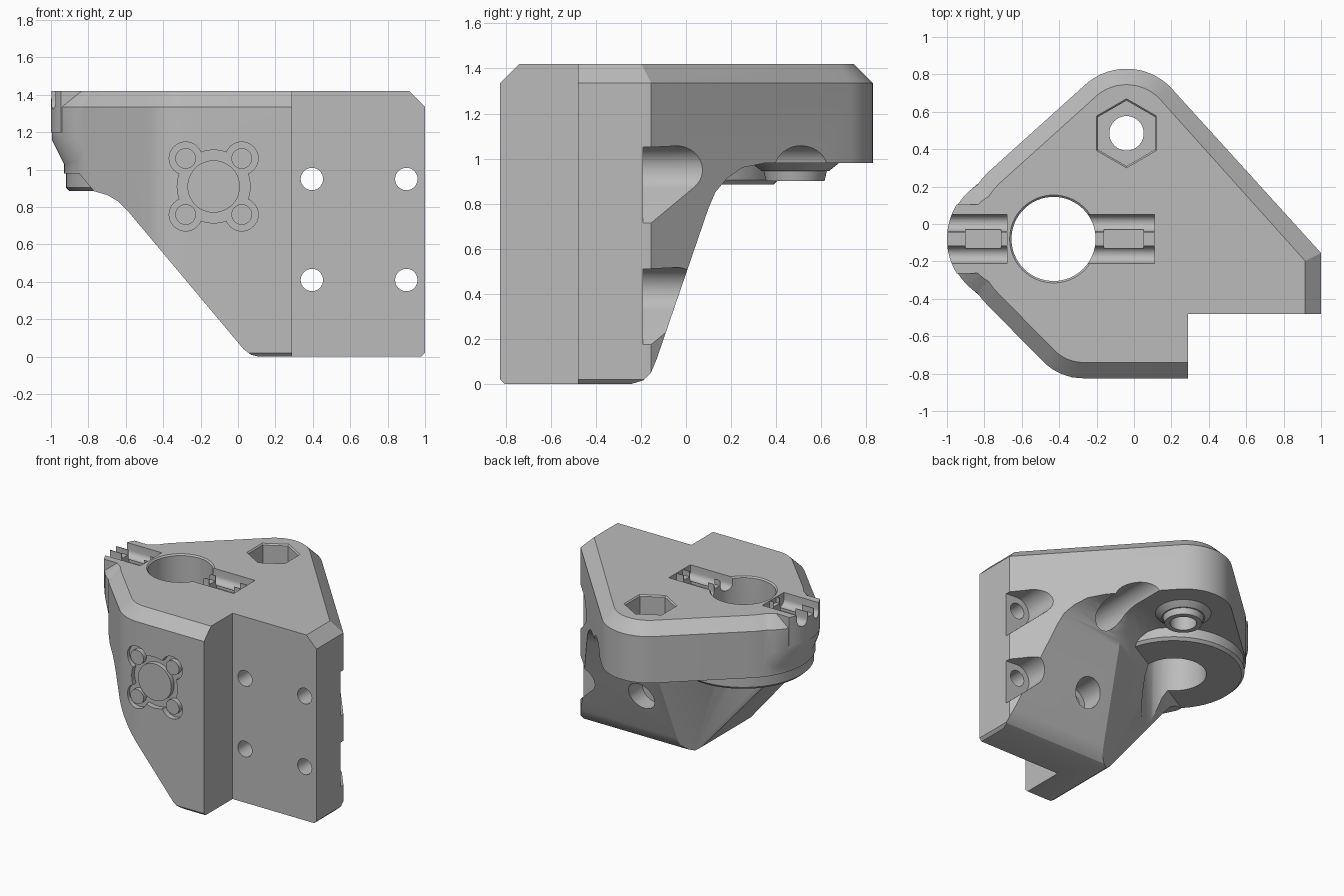
import bpy, bmesh
from math import sin, cos, pi, radians
from mathutils import Vector

cube = bpy.data.objects.get("Cube")
if cube:
    bpy.data.objects.remove(cube)

grey = bpy.data.materials.new("plain grey")
grey.use_nodes = True
grey.diffuse_color = (0.5, 0.5, 0.5, 1)
grey.node_tree.nodes["Principled BSDF"].inputs["Base Color"].default_value = (0.5, 0.5, 0.5, 1)

TOP = 1.42
FACE = -0.825   # front face
BORE = (-0.43, -0.08)
SCREW = (-0.04, 0.485)


def finish(name, bm):
    bmesh.ops.recalc_face_normals(bm, faces=bm.faces[:])
    mesh = bpy.data.meshes.new(name)
    bm.to_mesh(mesh)
    bm.free()
    mesh.materials.append(grey)
    ob = bpy.data.objects.new(name, mesh)
    bpy.context.collection.objects.link(ob)
    return ob


def hull(name, points):
    bm = bmesh.new()
    for p in points:
        bm.verts.new(p)
    res = bmesh.ops.convex_hull(bm, input=bm.verts[:])
    junk = [g for g in res["geom_interior"] + res["geom_unused"] if isinstance(g, bmesh.types.BMVert)]
    bmesh.ops.delete(bm, geom=list(set(junk)), context="VERTS")
    bmesh.ops.dissolve_limit(bm, angle_limit=0.002, verts=bm.verts[:], edges=bm.edges[:])
    return finish(name, bm)


def prism(name, profile, to3d, along):
    """Extrude a flat profile along a vector."""
    bm = bmesh.new()
    face = bm.faces.new([bm.verts.new(to3d(a, b)) for a, b in profile])
    res = bmesh.ops.extrude_face_region(bm, geom=[face])
    moved = [g for g in res["geom"] if isinstance(g, bmesh.types.BMVert)]
    bmesh.ops.translate(bm, verts=moved, vec=along)
    return finish(name, bm)


def disc(x, y, r, n=64, start=0.0, sweep=2 * pi):
    steps = n if sweep > 6 else n - 1
    return [(x + r * cos(start + sweep * i / steps), y + r * sin(start + sweep * i / steps)) for i in range(n)]


def upright(name, outline, z0, z1):
    return prism(name, outline, lambda a, b: Vector((a, b, z0)), Vector((0, 0, z1 - z0)))


def frontal(name, outline, y0, y1):
    """Profile in x and z, extruded along y."""
    return prism(name, outline, lambda a, b: Vector((a, y0, b)), Vector((0, y1 - y0, 0)))


def rect(x0, x1, y0, y1):
    return [(x0, y0), (x1, y0), (x1, y1), (x0, y1)]


def combine(target, tool, operation="DIFFERENCE"):
    mod = target.modifiers.new("shape", "BOOLEAN")
    mod.operation, mod.object, mod.solver = operation, tool, "EXACT"
    bpy.ops.object.select_all(action="DESELECT")
    bpy.context.view_layer.objects.active = target
    target.select_set(True)
    bpy.ops.object.modifier_apply(modifier=mod.name)
    bpy.data.objects.remove(tool)


def outline(inset, nose=(-0.65, -0.08, 0.35)):
    pts = []
    for x, y, r in [(-0.04, 0.5, 0.33), nose, (-0.27, -0.52, 0.305)]:
        pts += disc(x, y, r - inset)
    e = 1 - inset
    return pts + [(e, -0.155 - inset * 0.5), (e, FACE + inset)]


def at(points, z):
    return [(x, y, z) for x, y in points]


# Main block: rounded outline with a chamfered top; the nose narrows lower down
small_nose = (*BORE, 0.5)
body = hull("bracket_body", at(outline(0.02, small_nose), 0) + at(outline(0, small_nose), 0.02)
            + at(outline(0, small_nose), TOP - 0.085) + at(outline(0.085, small_nose), TOP))
nose_arc = disc(-0.65, -0.08, 0.35, 24, pi - radians(32), radians(64))
combine(body, hull("nose", at(disc(*BORE, 0.485), 1.0) + at(disc(-0.65, -0.08, 0.345), 1.16)
                   + at(disc(-0.65, -0.08, 0.345), TOP - 0.085)
                   + at(disc(-0.65, -0.08, 0.26), TOP)), "UNION")
combine(body, upright("nose_tip", nose_arc + [(-0.7, -0.26), (-0.7, 0.1)], 1.2, TOP), "UNION")

# Step beside the front face that leaves the flange
combine(body, upright("notch", rect(0.29, 1.3, -1.2, -0.48), -0.5, 2))

# Underside: three sloping cuts, each blending into the plate
slopes = [
    ((-1, 0), [(-0.11, -0.2), (-0.11, 0), (-0.07, 0.01), (-0.03, 0.04), (0.59, 0.78), (0.64, 0.83),
               (0.7, 0.865), (0.77, 0.885), (0.85, 0.98), (1.5, 0.98)]),
    ((0, 1), [(-0.24, -0.2), (-0.24, 0), (-0.19, 0.015), (-0.155, 0.05), (-0.13, 0.11), (0.1, 0.78),
              (0.13, 0.85), (0.18, 0.91), (0.25, 0.96), (0.35, 0.98), (1.5, 0.98)]),
    ((-0.49, 0.87), [(-0.25, -0.2), (-0.225, 0), (-0.01, 0.82), (0.02, 0.88), (0.07, 0.93),
                     (0.13, 0.965), (0.2, 0.98), (1.7, 0.98)]),
]
for (dx, dy), profile in slopes:
    side = Vector((-dy, dx, 0)) * 2
    combine(body, prism("slope", profile + [(profile[-1][0], -0.2)],
                        lambda a, b: Vector((dx * a, dy * a, b)) - side, side * 2))

# Bosses under the plate
combine(body, hull("bore_boss", at(disc(*BORE, 0.47), 0.885) + at(disc(*BORE, 0.49), 0.905)
                   + at(disc(*BORE, 0.49), 1.05)), "UNION")
for r0, r1, z0, z1 in [(0.13, 0.15, 0.9, 1.1), (0.15, 0.2, 0.945, 1.1)]:
    combine(body, hull("screw_boss", at(disc(*SCREW, r0), z0) + at(disc(*SCREW, r1), 0.985)
                       + at(disc(*SCREW, r1), z1)), "UNION")

# Main bore, screw hole and hexagonal nut pocket
combine(body, upright("bore", disc(*BORE, 0.225), -0.5, 2))
combine(body, hull("bore_rim", at(disc(*BORE, 0.225), TOP - 0.01) + at(disc(*BORE, 0.245), TOP + 0.01)))
combine(body, upright("screw_hole", disc(*SCREW, 0.092), 0.5, 2))
combine(body, upright("nut_pocket", disc(*SCREW, 0.175, 6, pi / 2), TOP - 0.2, 2))
combine(body, hull("nut_rim", at(disc(*SCREW, 0.17, 6, pi / 2), TOP - 0.015)
                   + at(disc(*SCREW, 0.2, 6, pi / 2), TOP + 0.015)))

# Flange screw holes with round pockets behind; the outer ones open sideways
for x in (0.395, 0.9):
    for z in (0.41, 0.95):
        combine(body, frontal("flange_hole", disc(x, z, 0.06, 32), -1, 0.5))
        combine(body, frontal("head_pocket", disc(x, z, 0.107, 48), -0.19, 1.2))
        if x > 0.5:
            combine(body, frontal("pocket_mouth", [(x, z + 0.106), (1.2, z + 0.09), (1.2, z - 0.42),
                                                   (x - 0.076, z - 0.075)], -0.19, 1.2))

# Wire channels on top, either side of the bore, with a stepped middle slot
for x0, x1, d0, d1 in [(-1.2, -0.68, -0.9, -0.71), (-0.3, 0.11, -0.16, 0.05)]:
    for yc in (0.005, -0.165):
        channel = disc(yc, TOP - 0.05, 0.045, 16, pi, pi) + [(yc + 0.045, TOP + 0.1), (yc - 0.045, TOP + 0.1)]
        combine(body, prism("channel", channel, lambda a, b: Vector((x0, a, b)), Vector((x1 - x0, 0, 0))))
    combine(body, upright("middle_slot", rect(d0, d1, -0.13, -0.03), TOP - 0.1, 2))
    combine(body, upright("middle_step", rect(x0, x1, -0.115, -0.045), TOP - 0.04, 2))

# Four-lobed recess on the front with raised discs
cx, cz = -0.13, 0.91
lobes = [(cx + sx * 0.15, cz + sz * 0.15) for sx in (-1, 1) for sz in (-1, 1)]
combine(body, frontal("recess", disc(cx, cz, 0.195), -1, FACE + 0.04))
for lx, lz in lobes:
    combine(body, frontal("recess_lobe", disc(lx, lz, 0.088, 48), -1, FACE + 0.04))
for lx, lz, r in [(cx, cz, 0.14)] + [(a, b, 0.055) for a, b in lobes]:
    combine(body, frontal("raised_disc", disc(lx, lz, r, 48), FACE + 0.005, FACE + 0.1), "UNION")

bpy.ops.object.select_all(action="DESELECT")
body.select_set(True)
bpy.context.view_layer.objects.active = body
bpy.ops.object.shade_smooth_by_angle(angle=radians(28))
